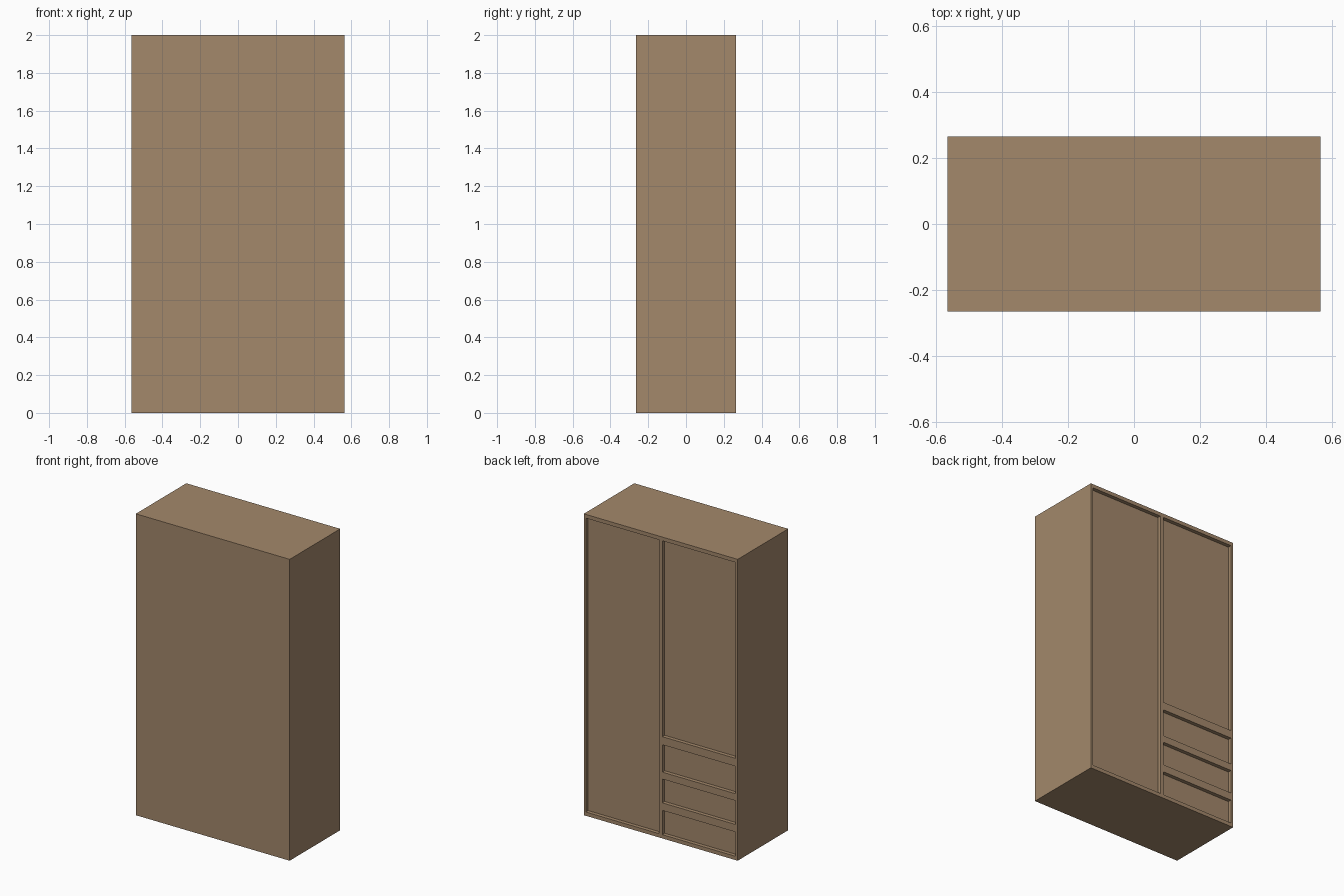
import bpy
import bmesh
from mathutils import Matrix, Vector

if "Cube" in bpy.data.objects:
    bpy.data.objects.remove(bpy.data.objects["Cube"])

W, D, H = 1.13, 0.53, 2.0      # overall size
BOARD = 0.015                  # outer board thickness
HALF_DIV = 0.012               # half of the centre divider
RECESS = 0.025                 # how far doors sit behind the frame
BACK = D / 2                   # open side faces +y

wood = bpy.data.materials.new("brown_wood")
wood.diffuse_color = (0.366, 0.246, 0.147, 1.0)
wood.use_nodes = True
wood.node_tree.nodes["Principled BSDF"].inputs["Base Color"].default_value = wood.diffuse_color


def add_box(bm, lo, hi):
    lo, hi = Vector(lo), Vector(hi)
    mat = Matrix.Translation((lo + hi) / 2) @ Matrix.Diagonal((*(hi - lo), 1.0))
    bmesh.ops.create_cube(bm, size=1.0, matrix=mat)


def make_boxes(name, boxes):
    bm = bmesh.new()
    for lo, hi in boxes:
        add_box(bm, lo, hi)
    mesh = bpy.data.meshes.new(name)
    bm.to_mesh(mesh)
    bm.free()
    mesh.materials.append(wood)
    obj = bpy.data.objects.new(name, mesh)
    bpy.context.collection.objects.link(obj)
    return obj


# Openings: name, x range, z range
tall_x = (HALF_DIV, W / 2 - BOARD)
side_x = (-W / 2 + BOARD, -HALF_DIV)
openings = [
    ("tall_door", tall_x, (0.025, H - 0.025)),
    ("short_door", side_x, (0.675, H - 0.025)),
    ("top_drawer_front", side_x, (0.44, 0.622)),
    ("middle_drawer_front", side_x, (0.236, 0.394)),
    ("bottom_drawer_front", side_x, (0.025, 0.186)),
]

# Carcass: one solid block with the compartments cut out
carcass = make_boxes("carcass", [((-W / 2, -D / 2, 0), (W / 2, D / 2, H))])
cutter = make_boxes("compartment_cutter", [
    ((x[0], -D / 2 + 0.02, z[0]), (x[1], BACK + 0.1, z[1]))
    for _, x, z in openings])
cutter.hide_render = True
mod = carcass.modifiers.new("compartments", 'BOOLEAN')
mod.operation = 'DIFFERENCE'
mod.solver = 'EXACT'
mod.object = cutter
bpy.context.view_layer.objects.active = carcass
bpy.ops.object.modifier_apply(modifier=mod.name)
bpy.data.objects.remove(cutter)

# Doors and drawer fronts set back inside the openings
for name, x, z in openings:
    make_boxes(name, [((x[0], BACK - RECESS - 0.02, z[0]),
                       (x[1], BACK - RECESS, z[1]))])
